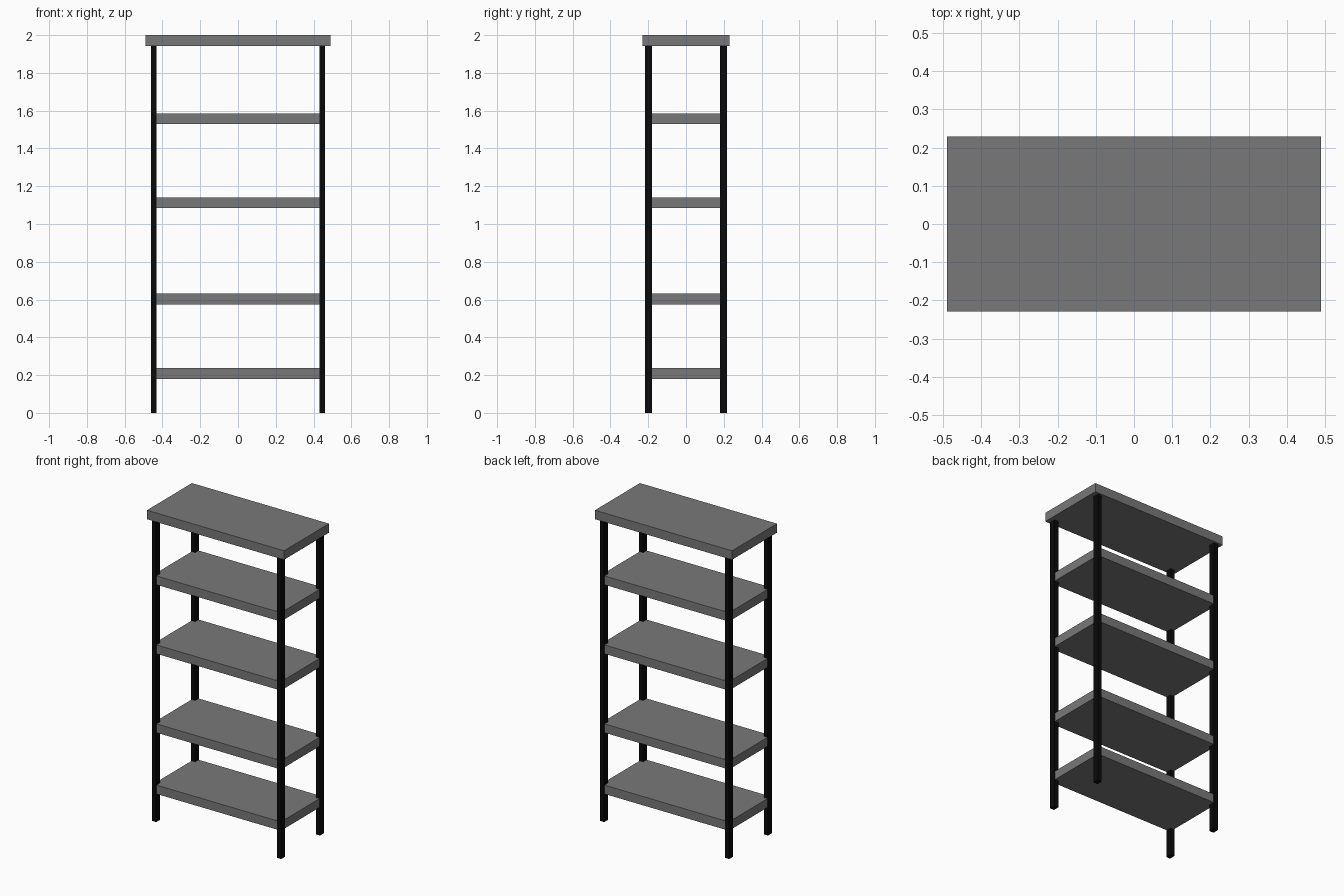
import bpy

if "Cube" in bpy.data.objects:
    bpy.data.objects.remove(bpy.data.objects["Cube"])


def material(name, color):
    m = bpy.data.materials.new(name)
    m.diffuse_color = (*color, 1.0)
    m.use_nodes = True
    m.node_tree.nodes["Principled BSDF"].inputs["Base Color"].default_value = m.diffuse_color
    return m


grey = material("shelf grey", (0.19, 0.19, 0.19))
black = material("leg black", (0.003, 0.003, 0.003))


def box(name, x, y, z, mat):
    """Box from (min, max) ranges on each axis."""
    bpy.ops.mesh.primitive_cube_add(size=1, location=[sum(r) / 2 for r in (x, y, z)])
    ob = bpy.context.object
    ob.name = name
    ob.scale = [r[1] - r[0] for r in (x, y, z)]
    bpy.ops.object.transform_apply(location=False, rotation=False, scale=True)
    ob.data.materials.append(mat)


# Overhanging top board
box("top_board", (-0.489, 0.489), (-0.229, 0.229), (1.942, 2.0), grey)

# Four shelves, corners housed just inside the legs
for i, z in enumerate((0.18, 0.575, 1.084, 1.529)):
    box(f"shelf_{i + 1}", (-0.456, 0.456), (-0.214, 0.214), (z, z + 0.057), grey)

# Four corner legs
for sx, side in ((-1, "left"), (1, "right")):
    for sy, end in ((-1, "front"), (1, "back")):
        xs = sorted((sx * 0.431, sx * 0.460))
        ys = sorted((sy * 0.179, sy * 0.218))
        box(f"{end}_{side}_leg", xs, ys, (0.0, 1.942), black)
